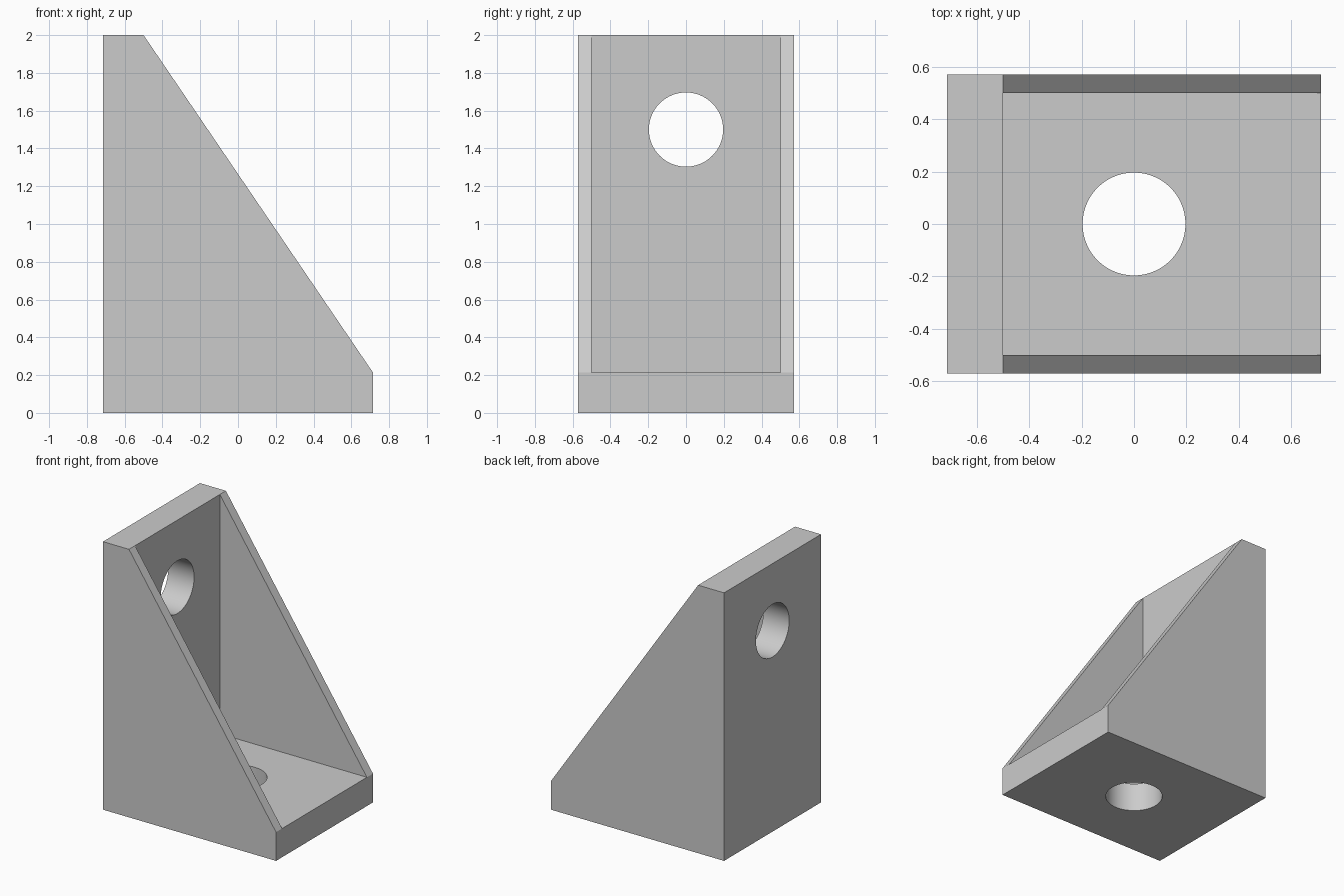
import bpy, bmesh, math
from mathutils import Matrix, Vector

if "Cube" in bpy.data.objects:
    bpy.data.objects.remove(bpy.data.objects["Cube"])

U = 1 / 14                       # side wall thickness, the base unit
HX, HY, HZ = 10 * U, 8 * U, 28 * U
WALL = 3 * U                     # back plate and floor thickness
HOLE_R = 2.75 * U

grey = bpy.data.materials.new("light grey")
grey.use_nodes = True
colour = (0.6, 0.6, 0.6, 1)
grey.diffuse_color = colour
grey.node_tree.nodes["Principled BSDF"].inputs["Base Color"].default_value = colour


def make_object(name, bm):
    bmesh.ops.recalc_face_normals(bm, faces=bm.faces[:])
    mesh = bpy.data.meshes.new(name)
    bm.to_mesh(mesh)
    bm.free()
    mesh.materials.append(grey)
    obj = bpy.data.objects.new(name, mesh)
    bpy.context.collection.objects.link(obj)
    return obj


def extrude_profile(name, points, half_width):
    """Extrude an x-z outline symmetrically along y."""
    bm = bmesh.new()
    face = bm.faces.new([bm.verts.new((x, -half_width, z)) for x, z in points])
    ext = bmesh.ops.extrude_face_region(bm, geom=[face])["geom"]
    bmesh.ops.translate(bm, vec=(0, 2 * half_width, 0),
                        verts=[v for v in ext if isinstance(v, bmesh.types.BMVert)])
    return make_object(name, bm)


def drill(name, centre, rotation):
    bm = bmesh.new()
    bmesh.ops.create_cone(bm, cap_ends=True, segments=96, radius1=HOLE_R,
                          radius2=HOLE_R, depth=3 * WALL,
                          matrix=Matrix.Translation(Vector(centre)) @ rotation)
    return make_object(name, bm)


# Solid bracket body with sloping front edge
bracket = extrude_profile("bracket", [
    (-HX, 0), (HX, 0), (HX, WALL), (-HX + WALL, HZ), (-HX, HZ)], HY)

# Pocket between the side walls, and one bolt hole in each plate
inner = -HX + WALL
cutters = [
    extrude_profile("pocket_cutter", [
        (inner, WALL), (HX + 1, WALL), (HX + 1, HZ + 1), (inner, HZ + 1)], HY - U),
    drill("back_hole_cutter", (-HX + WALL / 2, 0, 21 * U),
          Matrix.Rotation(math.pi / 2, 4, 'Y')),
    drill("floor_hole_cutter", (0, 0, WALL / 2), Matrix.Identity(4)),
]
for cutter in cutters:
    cutter.hide_render = True
    mod = bracket.modifiers.new(cutter.name, 'BOOLEAN')
    mod.operation = 'DIFFERENCE'
    mod.solver = 'EXACT'
    mod.object = cutter

# Apply the cuts and discard the cutters
bpy.ops.object.select_all(action='DESELECT')
bracket.select_set(True)
bpy.context.view_layer.objects.active = bracket
for mod in list(bracket.modifiers):
    bpy.ops.object.modifier_apply(modifier=mod.name)
for cutter in cutters:
    bpy.data.objects.remove(cutter)

# Smooth hole walls, crisp edges elsewhere
bpy.ops.object.shade_smooth_by_angle(angle=math.radians(30))
